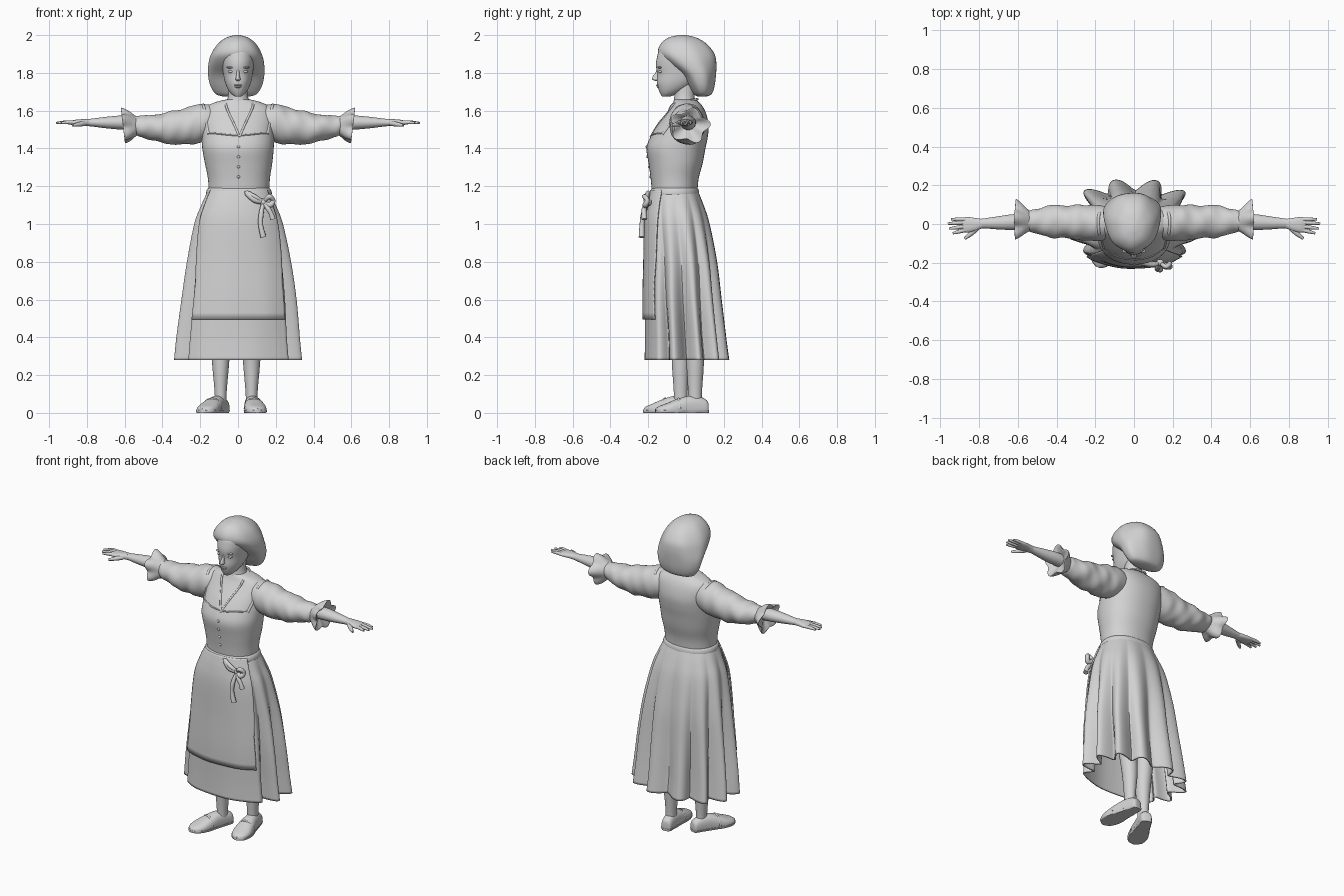
import bpy, bmesh
from math import sin, cos, pi, radians, copysign
from mathutils import Vector, Matrix

old = bpy.data.objects.get("Cube")
if old:
    bpy.data.objects.remove(old, do_unlink=True)

clay = bpy.data.materials.new("pale grey")
clay.use_nodes = True
GREY = (0.65, 0.65, 0.65, 1)
clay.diffuse_color = GREY
bsdf = next(n for n in clay.node_tree.nodes if n.type == 'BSDF_PRINCIPLED')
bsdf.inputs["Base Color"].default_value = GREY


def finish(name, bm, angle=50):
    bmesh.ops.recalc_face_normals(bm, faces=bm.faces[:])
    mesh = bpy.data.meshes.new(name)
    bm.to_mesh(mesh)
    bm.free()
    mesh.materials.append(clay)
    ob = bpy.data.objects.new(name, mesh)
    bpy.context.scene.collection.objects.link(ob)
    bpy.ops.object.select_all(action='DESELECT')
    ob.select_set(True)
    bpy.context.view_layer.objects.active = ob
    bpy.ops.object.shade_smooth_by_angle(angle=radians(angle))
    return ob


def spread(rings, k):
    """Smooth in-between rings (Catmull-Rom)."""
    v = [Vector(r) for r in rings]
    out = []
    for i in range(len(v) - 1):
        a, b, c, d = v[max(i - 1, 0)], v[i], v[i + 1], v[min(i + 2, len(v) - 1)]
        for j in range(k):
            t = j / k
            out.append(b + (c - a) * t / 2 + (2 * a - 5 * b + 4 * c - d) * t * t / 2
                       + (3 * b - a - 3 * c + d) * t ** 3 / 2)
    return out + [v[-1]]


def power(x, p):
    return copysign(abs(x) ** (2 / p), x)


def stitch(bm, rows, closed):
    n = len(rows[0])
    for lo, hi in zip(rows, rows[1:]):
        for i in range(n if closed else n - 1):
            j = (i + 1) % n
            bm.faces.new((lo[i], lo[j], hi[j], hi[i]))


def loft(name, rings, place=lambda t, a, b: (a, b, t), n=40, k=4, p=2.0, mod=None, caps=True):
    """Rings are (position, centre a, centre b, radius a, radius b)."""
    bm = bmesh.new()
    rows = []
    for t, a, b, ra, rb in spread(rings, k):
        row = []
        for i in range(n):
            th = 2 * pi * i / n
            m = mod(th, t) if mod else 1
            row.append(bm.verts.new(place(t, a + ra * m * power(cos(th), p), b + rb * m * power(sin(th), p))))
        rows.append(row)
    stitch(bm, rows, True)
    if caps:
        bm.faces.new(rows[0])
        bm.faces.new(rows[-1])
    return finish(name, bm)


def blob(name, centre, size):
    bm = bmesh.new()
    m = Matrix.Translation(centre) @ Matrix.Diagonal((*size, 1))
    bmesh.ops.create_uvsphere(bm, u_segments=24, v_segments=14, radius=1, matrix=m)
    return finish(name, bm)


def cord(name, pts, radius, tips=None):
    """Round cord along a smooth path; tips scales the radius at each point."""
    curve = bpy.data.curves.new(name + "_path", 'CURVE')
    curve.dimensions = '3D'
    curve.bevel_depth = radius
    curve.bevel_resolution = 3
    curve.use_fill_caps = True
    sp = curve.splines.new('POLY')
    path = spread([(*q, r) for q, r in zip(pts, tips or [1] * len(pts))], 6)
    sp.points.add(len(path) - 1)
    for pt, q in zip(sp.points, path):
        pt.co = (*q[:3], 1)
        pt.radius = q[3]
    tmp = bpy.data.objects.new(name + "_path", curve)
    bm = bmesh.new()
    mesh = bpy.data.meshes.new_from_object(tmp)
    bm.from_mesh(mesh)
    bpy.data.objects.remove(tmp)
    bpy.data.meshes.remove(mesh)
    return finish(name, bm)


# Bodice
BODICE = [(1.16, .005, -.06, .16, .12), (1.24, .005, -.06, .164, .127), (1.32, .003, -.055, .178, .143),
          (1.4, 0, -.053, .189, .156), (1.46, 0, -.037, .19, .152), (1.52, 0, -.017, .19, .137),
          (1.58, 0, 0, .19, .108), (1.62, 0, .005, .17, .085), (1.645, 0, 0, .12, .068), (1.66, 0, -.005, .06, .055)]
loft("bodice", BODICE, n=56, p=2.2)


def on_chest(x, z, lift=0.0):
    t, a, b, ra, rb = min(spread(BODICE, 12), key=lambda r: abs(r[0] - z))
    u = min(abs((x - a) / ra), 1)
    return (x, b - rb * (1 - u ** 2.2) ** (1 / 2.2) - lift, z)


for i in range(4):
    blob(f"button_{i}", on_chest(0.003, 1.25 + i * .053), (.008, .006, .008))
cord("bodice_top_edge", [on_chest(x / 20, 1.475 - .006 * cos(x), -.002) for x in range(-3, 4)], .0045)

# Skirt with deep folds round the sides and back, smooth in front
SKIRT = [(.28, 0, .003, .334, .222), (.4, 0, -.004, .322, .213), (.6, .005, -.016, .303, .203),
         (.8, .005, -.025, .277, .19), (1.0, .003, -.043, .238, .17), (1.1, .003, -.053, .2, .148),
         (1.18, .005, -.06, .163, .122)]


def pleats(th, z):
    side = min(1, max(0, (sin(th) + .72) / .25))
    drop = min(1, (1.18 - z) / .75)
    fold = ((1 - cos(12 * th + .25 * sin(th))) / 2) ** .65
    ripple = .012 * (1 - side) * cos(9 * th) * max(0, .8 - z)
    return 1 + side * drop * (.045 - .27 * (1 - fold)) + ripple


skirt = loft("skirt", SKIRT, n=264, k=5, p=2.25, mod=pleats, caps=False)
cloth = skirt.modifiers.new("cloth", 'SOLIDIFY')
cloth.thickness = .008

# Apron wrapped round the front of the skirt
bm = bmesh.new()
rows = []
for z, a, b, ra, rb in spread(SKIRT, 6):
    if z > .495:
        half = radians(46 + 14 * max(0, z - .7) / .5)
        row = []
        for i in range(41):
            th = -pi / 2 + half * (i / 20 - 1)
            m = 1.06 + .008 * cos(11 * th) * (1.2 - z)
            row.append(bm.verts.new((a + ra * m * power(cos(th), 2.25), b + rb * m * power(sin(th), 2.25), z)))
        rows.append(row)
stitch(bm, rows, False)
apron = finish("apron", bm)
cloth = apron.modifiers.new("cloth", 'SOLIDIFY')
cloth.thickness = .008

# Waistband and bow
loft("waistband", [(1.145, .005, -.06, .168, .122), (1.16, .005, -.06, .174, .13), (1.18, .005, -.06, .17, .127),
                   (1.192, .005, -.06, .16, .12)], n=56, p=2.2)
knot = Vector((.135, -.2, 1.115))
blob("bow_knot", knot, (.02, .018, .02))
BOW = {"bow_loop_outer": [(0, 0, 0), (.03, -.02, .03), (.05, -.005, .01), (.035, -.015, -.015), (0, 0, 0)],
       "bow_loop_inner": [(0, 0, 0), (-.04, -.01, .025), (-.09, 0, .05), (-.045, -.01, .012), (0, 0, 0)],
       "bow_tail_long": [(0, 0, 0), (-.012, -.025, -.06), (-.015, -.033, -.12), (0, -.035, -.185)],
       "bow_tail_short": [(0, 0, 0), (.022, -.02, -.03), (.04, -.022, -.06), (.05, -.02, -.09)]}
for name, pts in BOW.items():
    cord(name, [knot + Vector(q) for q in pts], .013, [.7, 1, 1, 1.2, .7][:len(pts)])

# Neck, head and face
loft("neck", [(1.58, 0, -.005, .085, .075), (1.63, 0, -.008, .068, .062), (1.67, 0, -.008, .054, .054),
              (1.72, 0, -.005, .05, .055), (1.77, 0, 0, .05, .06)])
loft("head", [(1.675, 0, -.105, .018, .022), (1.69, 0, -.09, .037, .046), (1.715, 0, -.07, .055, .076),
              (1.75, 0, -.05, .069, .104), (1.795, 0, -.032, .078, .12), (1.84, 0, -.03, .084, .129),
              (1.88, 0, -.027, .088, .127), (1.92, 0, -.025, .082, .114), (1.945, 0, -.02, .05, .07)], p=2.1)
loft("nose", [(1.758, 0, -.152, .008, .01), (1.766, 0, -.157, .014, .023), (1.78, 0, -.155, .01, .022),
              (1.8, 0, -.148, .008, .014), (1.825, 0, -.148, .007, .006)], n=20)
blob("upper_lip", (0, -.149, 1.735), (.022, .009, .005))
blob("lower_lip", (0, -.145, 1.726), (.018, .01, .006))
blob("chin", (0, -.117, 1.692), (.021, .017, .016))
for side, s in (("left", 1), ("right", -1)):
    blob(side + "_eye", (s * .036, -.134, 1.807), (.016, .012, .008))
    blob(side + "_brow", (s * .036, -.138, 1.829), (.024, .013, .006))

# Cap of gathered cloth over the hair
loft("cap", [(1.675, -.008, .085, .07, .025), (1.688, -.008, .088, .108, .048), (1.73, -.008, .082, .136, .069),
             (1.79, -.008, .066, .149, .093), (1.85, -.008, .03, .147, .132), (1.9, -.008, .004, .134, .149),
             (1.95, -.006, -.01, .104, .125), (1.985, -.005, -.018, .062, .078), (2.0, -.003, -.02, .015, .02)],
     n=48, mod=lambda th, z: 1 + .012 * cos(7 * th + 9 * z))

# Feet stand apart and turned out differently
FEET = {"left": ((.064, .118), 8, (.072, .048)), "right": ((-.07, .035), -25, (-.092, -.028))}
SHOE = [(0, 0, .02, .014, .02), (.008, 0, .027, .031, .04), (.05, 0, .031, .038, .056), (.11, 0, .029, .045, .06),
        (.17, 0, .02, .055, .052), (.22, 0, .016, .057, .036), (.262, 0, .012, .042, .024), (.283, 0, .01, .012, .012)]
for side, (heel, yaw, ankle) in FEET.items():
    turn = Matrix.Translation((*heel, 0)) @ Matrix.Rotation(radians(yaw), 4, 'Z')

    def shoe_space(t, a, b):
        return turn @ Vector((a, -t, max(b, .006)))

    def sole_space(t, a, b):
        return turn @ Vector((a * 1.05, -t * 1.01 + .002, min(max(b, 0), .014)))

    loft(side + "_shoe", SHOE, shoe_space, p=2.4)
    loft(side + "_sole", SHOE, sole_space, p=2.4)
    cord(side + "_shoe_strap", [turn @ Vector((.05 * cos(q * pi / 6), -.16, .02 + .054 * sin(q * pi / 6)))
                                for q in range(7)], .007)
    x, y = ankle
    loft(side + "_leg", [(.03, x, y, .03, .036), (.09, x, y, .031, .036), (.15, x, y, .035, .039),
                         (.25, x, y, .044, .046), (.35, x, y * .8, .05, .052), (.6, x, 0, .06, .06)])

# Arms, sleeves, hands and shoulder trims on both sides
FINGERS = {"index": (-.03, .936, -.048), "middle": (-.012, .955, -.024), "ring": (.008, .962, .002),
           "little": (.024, .945, .024)}


def creases(th, t):
    fade = min(1, max(0, t - .14) * 8)
    return 1 + fade * (.035 * sin(2 * th + 48 * t) + .018 * sin(3 * th - 80 * t))


for side, s in (("left", 1), ("right", -1)):
    def along(t, a, b):
        return (s * t, a, b)

    loft(side + "_sleeve", [(.1, .005, 1.545, .075, .08), (.18, .005, 1.535, .092, .1), (.24, .006, 1.525, .093, .1),
                            (.32, .01, 1.512, .086, .092), (.42, .013, 1.508, .083, .074),
                            (.5, .014, 1.515, .066, .058), (.535, .014, 1.52, .055, .052), (.56, .014, 1.53, .04, .038)],
         along, k=7, mod=creases)
    loft(side + "_sleeve_ruffle", [(.53, .014, 1.522, .045, .044), (.56, .016, 1.522, .066, .066),
                                   (.585, .018, 1.52, .084, .08), (.61, .02, 1.52, .096, .084),
                                   (.602, .018, 1.522, .075, .065), (.58, .014, 1.528, .035, .034)],
         lambda t, a, b: (s * (t + .12 * (b - 1.53)), a, b), n=60,
         mod=lambda th, t: 1 + .16 * sin(5 * th + 1) * max(0, t - .53) / .08)
    loft(side + "_forearm", [(.53, .012, 1.534, .04, .038), (.62, .01, 1.537, .041, .037),
                             (.7, .006, 1.537, .034, .03), (.78, .003, 1.537, .025, .02), (.81, .0, 1.537, .026, .018)],
         along)
    loft(side + "_palm", [(.785, .002, 1.537, .024, .019), (.82, -.002, 1.538, .033, .017),
                          (.86, -.004, 1.537, .04, .015), (.885, -.003, 1.535, .036, .011)], along, p=2.3)
    for name, (y0, x1, y1) in FINGERS.items():
        mid = (s * (x1 + .87) / 2, (y0 + y1) / 2, 1.538)
        cord(f"{side}_{name}_finger", [(s * .865, y0, 1.537), mid, (s * x1, y1, 1.535)], .0105, [1, .95, .55])
    cord(side + "_thumb", [(s * .81, -.02, 1.533), (s * .84, -.048, 1.528), (s * .875, -.076, 1.522)],
         .0125, [1.1, 1, .55])
    # Open collar edge and jumper strap
    collar = [on_chest(s * x + .008, z, -.002) for x, z in ((0, 1.46), (.03, 1.53), (.058, 1.59), (.072, 1.635))]
    cord(side + "_collar_edge", collar + [(s * .05, .045, 1.658), (0, .06, 1.66)], .006)
    cord(side + "_strap", [on_chest(s * .155, 1.475, -.003), on_chest(s * .168, 1.55, -.003), (s * .18, -.048, 1.612),
                           (s * .185, .01, 1.63), (s * .178, .058, 1.61), (s * .16, .082, 1.54)], .008)
